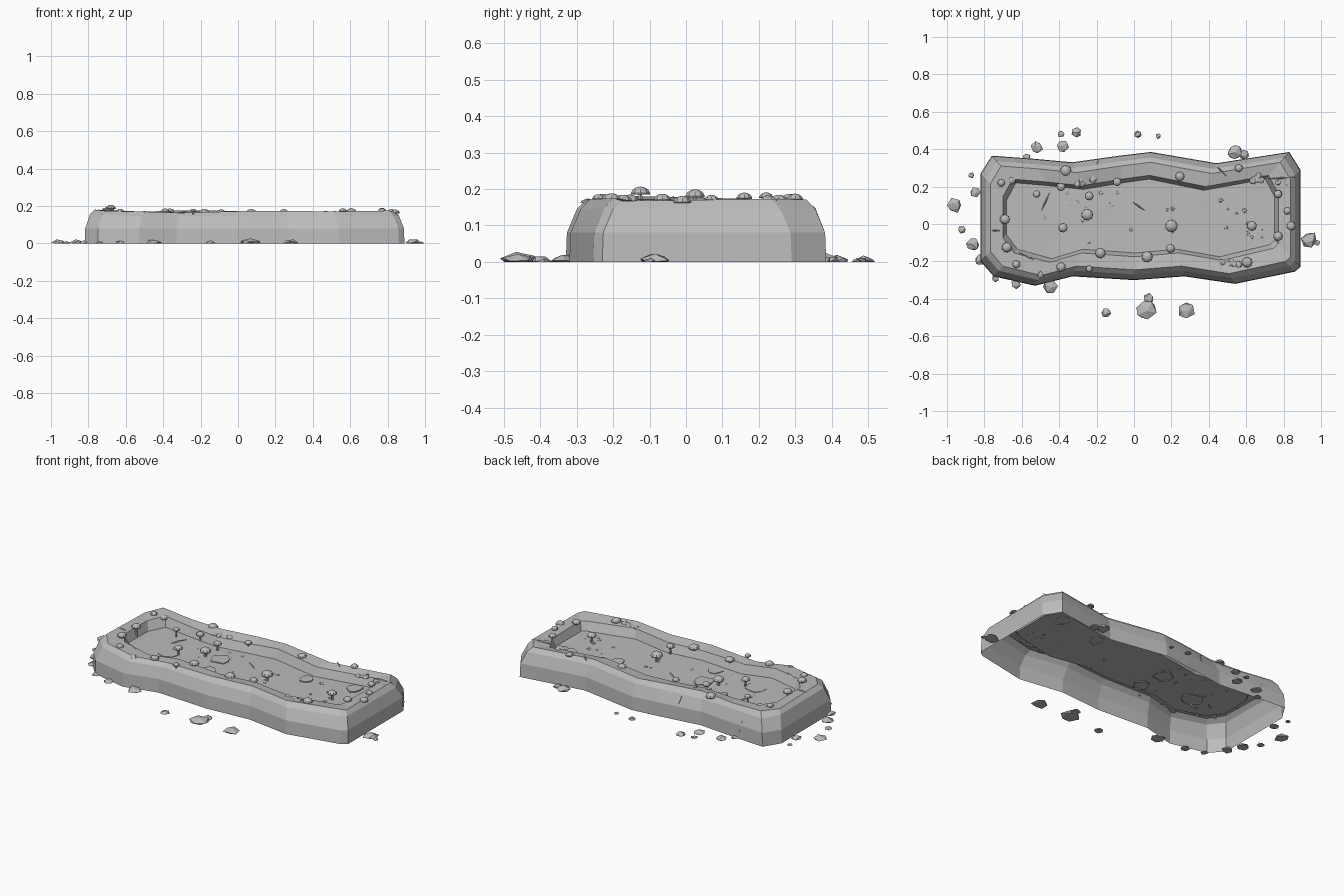
import bpy, bmesh, math, random
from mathutils import Vector, Matrix

random.seed(7)
cube = bpy.data.objects.get("Cube")
if cube:
    bpy.data.objects.remove(cube, do_unlink=True)

stone = bpy.data.materials.new("grey stone")
stone.use_nodes = True
GREY = (0.5, 0.5, 0.5, 1)
stone.diffuse_color = GREY
stone.node_tree.nodes["Principled BSDF"].inputs["Base Color"].default_value = GREY


def finish(bm, name):
    mesh = bpy.data.meshes.new(name)
    bm.to_mesh(mesh)
    bm.free()
    mesh.materials.append(stone)
    obj = bpy.data.objects.new(name, mesh)
    bpy.context.collection.objects.link(obj)
    return obj


# Wavy outline of the basin: two long sides and two ends
FRONT = [(-.75, -.28), (-.53, -.33), (-.33, -.28), (0, -.3), (.27, -.28), (.54, -.32), (.86, -.255)]
RIGHT = [(.89, -.23), (.89, .29)]
BACK = [(.83, .385), (.44, .325), (.09, .385), (-.08, .365), (-.33, .33), (-.55, .35), (-.76, .365)]
LEFT = [(-.82, .27), (-.82, -.2)]
OUTLINE = FRONT + RIGHT + BACK + LEFT
# Wall section: inset from the outline, height, height variation
SECTION = [(0, 0, 0), (.003, .08, 0), (.03, .145, .004), (.055, .17, .007),
           (.125, .163, .004), (.145, .112, .003)]


def inset(x, y, d):
    return .035 + (x - .035) * (1 - d / .9), y - math.copysign(d, y)


def build_basin():
    bm = bmesh.new()
    rings = []
    for d, z, wobble in SECTION:
        ring = []
        for x, y in OUTLINE:
            px, py = inset(x, y, d)
            lift = .008 if wobble and x < -.7 else 0
            ring.append(bm.verts.new((px, py, z + lift + random.uniform(-wobble, wobble))))
        rings.append(ring)
    n = len(OUTLINE)
    for low, high in zip(rings, rings[1:]):
        for i in range(n):
            j = (i + 1) % n
            bm.faces.new((low[i], low[j], high[j], high[i]))
    # Floor laid as strips from front to back
    floor = rings[-1]
    k = len(FRONT)
    front = [floor[-1]] + floor[:k + 1]
    back = [floor[-2]] + floor[k + 2:2 * k + 2][::-1] + [floor[k + 1]]
    for i in range(len(front) - 1):
        bm.faces.new((front[i], front[i + 1], back[i + 1], back[i]))
    finish(bm, "stone_basin")


def add_rock(bm, x, y, z, r, squash=.55):
    made = bmesh.ops.create_icosphere(bm, subdivisions=1, radius=r)["verts"]
    turn = Matrix.Rotation(random.uniform(0, 6), 3, Vector((.3, .5, 1)).normalized())
    for v in made:
        p = turn @ v.co * random.uniform(.85, 1.12)
        v.co = Vector((x + p.x, y + p.y, z + max(0, p.z * squash)))


def rock_group(name, spots, z):
    bm = bmesh.new()
    for x, y, r in spots:
        add_rock(bm, x, y, z, r)
    finish(bm, name)


def add_lathe(bm, x, y, profile, sides):
    # Turned form from (radius, height) pairs
    rings = [[bm.verts.new((x + r * math.cos(a * math.tau / sides),
                            y + r * math.sin(a * math.tau / sides), z))
              for a in range(sides)] for r, z in profile]
    for low, high in zip(rings, rings[1:]):
        for i in range(sides):
            j = (i + 1) % sides
            bm.faces.new((low[i], low[j], high[j], high[i]))
    bm.faces.new(rings[-1])


def mushroom_group(name, spots, ground, top):
    bm = bmesh.new()
    for x, y, r in spots:
        peak = top + random.uniform(-.006, .006)
        edge = peak - r * .8
        add_lathe(bm, x, y, [(r * .28, ground), (r * .2, edge + .002)], 6)
        add_lathe(bm, x, y, [(r * .2, edge + .003), (r * .95, edge), (r, edge + r * .15),
                             (r * .8, edge + r * .5), (r * .45, peak - r * .08), (r * .1, peak)], 9)
    finish(bm, name)


def add_crack(bm, start, end, width, lift):
    # Slim pointed sliver lying along a surface
    a, b = Vector(start), Vector(end)
    lift = Vector(lift)
    side = (b - a).cross(lift).normalized() * width
    mid = (a + b) / 2
    tips = [bm.verts.new(p) for p in (a, mid + side, b, mid - side)]
    ridge = bm.verts.new(mid + lift)
    for i in range(4):
        bm.faces.new((tips[i], tips[(i + 1) % 4], ridge))


build_basin()

# Loose rocks on the ground round the basin
rock_group("ground_rocks", [
    (-.52, .41, .033), (-.38, .415, .038), (-.39, .48, .02), (-.31, .49, .03), (.02, .48, .022),
    (.13, .47, .016), (-.96, .1, .04), (-.92, -.03, .022), (-.86, -.11, .037), (-.85, .17, .03),
    (-.87, .26, .016), (-.82, -.19, .035), (-.15, -.475, .028), (.065, -.46, .055),
    (.08, -.4, .03), (.28, -.46, .045), (.935, -.085, .045), (.98, -.1, .018),
    (-.45, -.335, .042), (-.63, -.32, .03), (-.74, -.29, .022), (.54, .385, .042),
    (.59, .37, .03), (-.575, .355, .022)], 0)

# Rubble resting on the rim
rim_rubble = []
for cx, cy, count in [(-.37, .27, 3), (-.25, .23, 4), (.62, .25, 5), (.52, -.22, 6), (-.5, -.25, 2), (.8, .24, 2)]:
    for _ in range(count):
        rim_rubble.append((cx + random.uniform(-.06, .06), cy + random.uniform(-.02, .02),
                           random.uniform(.014, .025)))
rock_group("rim_rubble", rim_rubble, .162)

# Pebbles scattered on the floor
pebbles = [(random.uniform(-.6, .7), random.uniform(-.1, .17), random.uniform(.006, .014)) for _ in range(36)]
rock_group("floor_pebbles", pebbles, .11)

# Mushrooms on the floor and on the rim
mushroom_group("floor_mushrooms", [
    (.2, -.01, .034), (.63, -.01, .027), (-.25, .05, .032), (-.38, -.02, .025),
    (-.39, .2, .024), (-.24, .15, .024), (.195, -.13, .024), (-.52, .16, .02)], .108, .168)
mushroom_group("rim_mushrooms", [
    (-.365, .285, .03), (-.09, .225, .022), (.07, -.175, .03), (-.18, -.155, .028),
    (-.39, -.23, .025), (.245, .255, .025), (.56, .3, .022), (.77, .16, .022), (.84, -.01, .025),
    (.77, -.065, .025), (.605, -.205, .028), (.82, .07, .02), (-.63, -.215, .022),
    (-.71, .22, .02), (-.655, .235, .024), (-.24, -.24, .018)], .15, .185)
mushroom_group("end_mushrooms", [(-.69, .025, .027), (-.68, -.125, .027)], .12, .203)

# Thin flagstones on the floor
bm = bmesh.new()
for x, y, r in [(-.44, -.03, .065), (-.16, .06, .06), (-.13, -.09, .055), (.37, .12, .045), (.65, .17, .05)]:
    rim = [(r * random.uniform(.7, 1.05), i * math.tau / 9) for i in range(9)]
    low, high = [[bm.verts.new((x + q * math.cos(a), y + q * math.sin(a), z)) for q, a in rim]
                 for z in (.108, .117)]
    bm.faces.new(high)
    for i in range(9):
        j = (i + 1) % 9
        bm.faces.new((low[i], low[j], high[j], high[i]))
finish(bm, "floor_slabs")

# Slivers of cracked stone on floor, rim and walls
bm = bmesh.new()
UP = (0, 0, .006)
for ax, ay, bx, by, z in [(-.5, .06, -.45, .17, .114), (-.01, .12, .06, .07, .114),
                          (-.78, -.035, -.71, -.035, .175), (.7, .24, .86, .25, .169),
                          (.44, .31, .5, .25, .168), (-.62, -.15, -.52, -.2, .168)]:
    add_crack(bm, (ax, ay, z), (bx, by, z), .005, UP)
for x, y in [(.74, .372), (.44, .325), (-.2, .35), (-.62, .356)]:
    add_crack(bm, (x, y - .03, .145), (x + .02, y, .04), .005, (0, .006, .002))
finish(bm, "stone_cracks")
